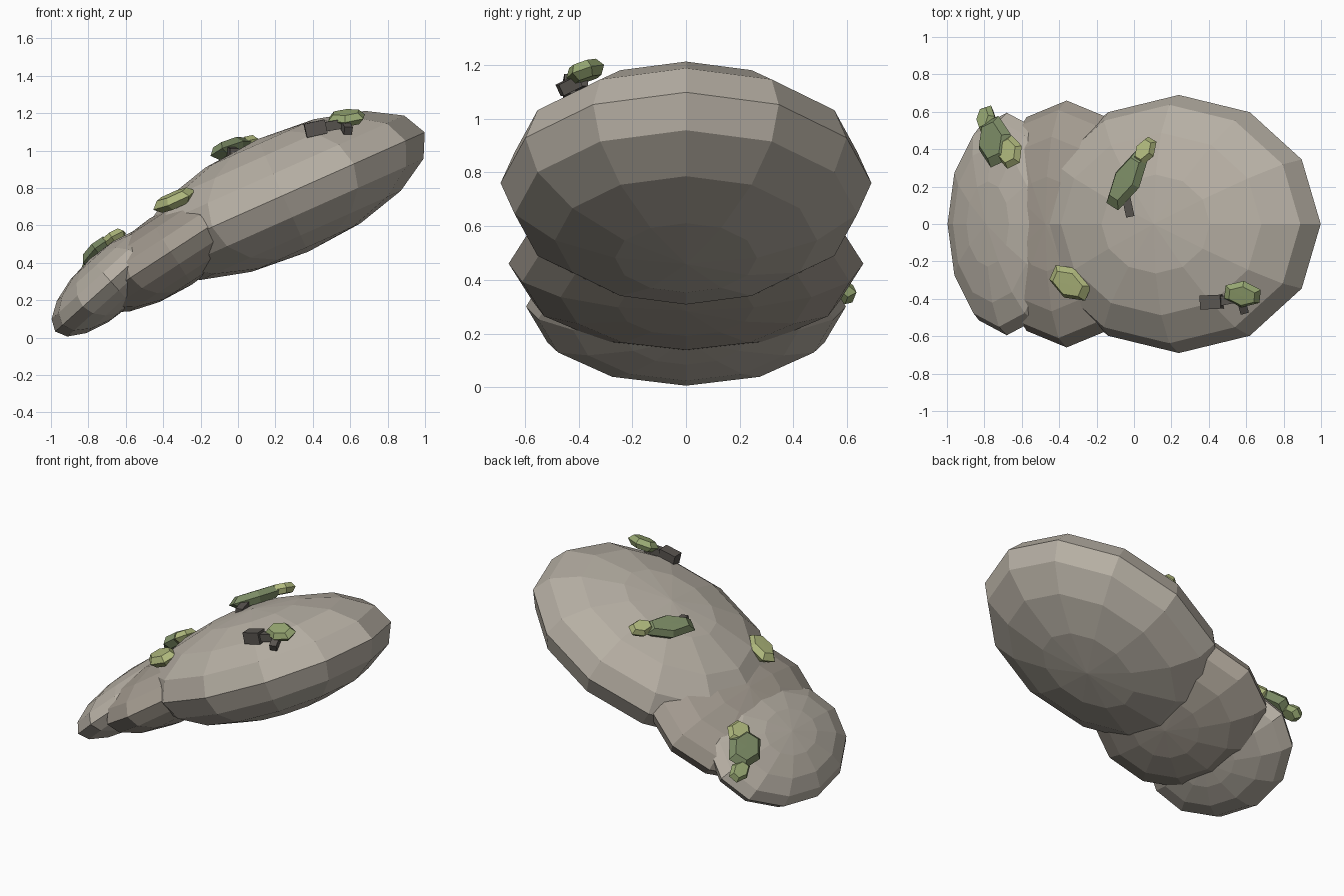
import bpy, bmesh, math
from mathutils import Vector, Matrix

if "Cube" in bpy.data.objects:
    bpy.data.objects.remove(bpy.data.objects["Cube"])


def material(name, rgb):
    m = bpy.data.materials.new(name)
    m.diffuse_color = (*rgb, 1)
    m.use_nodes = True
    m.node_tree.nodes["Principled BSDF"].inputs["Base Color"].default_value = m.diffuse_color
    return m


STONE = material("stone", (0.47, 0.43, 0.37))
STONE_DARK = material("stone_dark", (0.37, 0.33, 0.28))
LEAF = {"dark": material("moss_dark", (0.20, 0.26, 0.13)),
        "mid": material("moss_mid", (0.31, 0.39, 0.17)),
        "light": material("moss_light", (0.42, 0.47, 0.20))}
BARK = material("bark", (0.10, 0.09, 0.08))


def finish(name, bm, mat, matrix):
    bm.transform(matrix)
    bmesh.ops.recalc_face_normals(bm, faces=bm.faces)
    me = bpy.data.meshes.new(name)
    bm.to_mesh(me)
    bm.free()
    me.materials.append(mat)
    ob = bpy.data.objects.new(name, me)
    bpy.context.collection.objects.link(ob)
    return ob


# Stones: faceted ellipsoids leaning about y: (centre, radii, lean in degrees)
ROCKS = {
    "large_stone": ((0.24, 0, 0.76), (0.83, 0.69, 0.33), 24, STONE),
    "middle_stone": ((-0.36, 0, 0.46), (0.51, 0.66, 0.21), 33, STONE_DARK),
    "small_stone": ((-0.68, 0, 0.30), (0.40, 0.595, 0.165), 42, STONE),
}
for name, (c, r, lean, mat) in ROCKS.items():
    bm = bmesh.new()
    bmesh.ops.create_uvsphere(bm, u_segments=12, v_segments=8, radius=1)
    finish(name, bm, mat, Matrix.LocRotScale(
        Vector(c), Matrix.Rotation(math.radians(-lean), 3, 'Y'), Vector(r)))


def rock_normal(rock, p):
    c, r, lean, _ = ROCKS[rock]
    rot = Matrix.Rotation(math.radians(-lean), 3, 'Y')
    q = rot.transposed() @ (Vector(p) - Vector(c))
    return (rot @ Vector([q[i] / r[i] ** 2 for i in range(3)])).normalized()


def moss(name, rock, p, heading, size, tone):
    """Flat-topped hexagonal pad lying on a stone, long side along heading."""
    n = rock_normal(rock, p)
    h = Vector((*heading, 0))
    u = (h - n * h.dot(n)).normalized()
    rot = Matrix((u, n.cross(u), n)).transposed()
    bm = bmesh.new()
    bmesh.ops.create_uvsphere(bm, u_segments=6, v_segments=4, radius=1)
    for v in bm.verts:
        if abs(v.co.z) > 0.9:
            v.co.z *= 0.72
    finish(name, bm, LEAF[tone], Matrix.LocRotScale(Vector(p), rot, Vector(size)))


def twig(name, a, b, width):
    a, b = Vector(a), Vector(b)
    bm = bmesh.new()
    bmesh.ops.create_cube(bm, size=1)
    finish(name, bm, BARK, Matrix.LocRotScale(
        (a + b) / 2, (b - a).to_track_quat('Z', 'Y'),
        Vector((width, width, (b - a).length))))


# Moss clumps
moss("upper_moss", "large_stone", (-0.035, 0.235, 1.01), (0.55, 0.84), (0.19, 0.085, 0.055), "dark")
moss("upper_moss_tip", "large_stone", (0.06, 0.39, 1.035), (0.5, 0.85), (0.085, 0.06, 0.045), "light")
moss("crest_moss", "large_stone", (0.58, -0.375, 1.175), (1, -0.1), (0.11, 0.075, 0.045), "mid")
moss("middle_moss", "middle_stone", (-0.34, -0.315, 0.735), (0.9, -0.4), (0.135, 0.09, 0.05), "light")
moss("lower_moss", "small_stone", (-0.745, 0.44, 0.455), (-0.4, 0.85), (0.15, 0.11, 0.055), "dark")
moss("lower_moss_inner", "small_stone", (-0.665, 0.385, 0.525), (0.4, -0.8), (0.095, 0.08, 0.045), "light")
moss("lower_moss_outer", "small_stone", (-0.79, 0.56, 0.365), (-0.3, 0.9), (0.085, 0.06, 0.045), "mid")

# Twigs
twig("upper_twig", (-0.02, 0.04, 0.99), (-0.05, 0.18, 1.0), 0.045)
twig("crest_twig", (0.36, -0.42, 1.105), (0.47, -0.415, 1.13), 0.075)
twig("crest_twig_stem", (0.45, -0.415, 1.125), (0.57, -0.39, 1.145), 0.05)
twig("crest_twig_end", (0.57, -0.40, 1.14), (0.59, -0.47, 1.105), 0.045)
